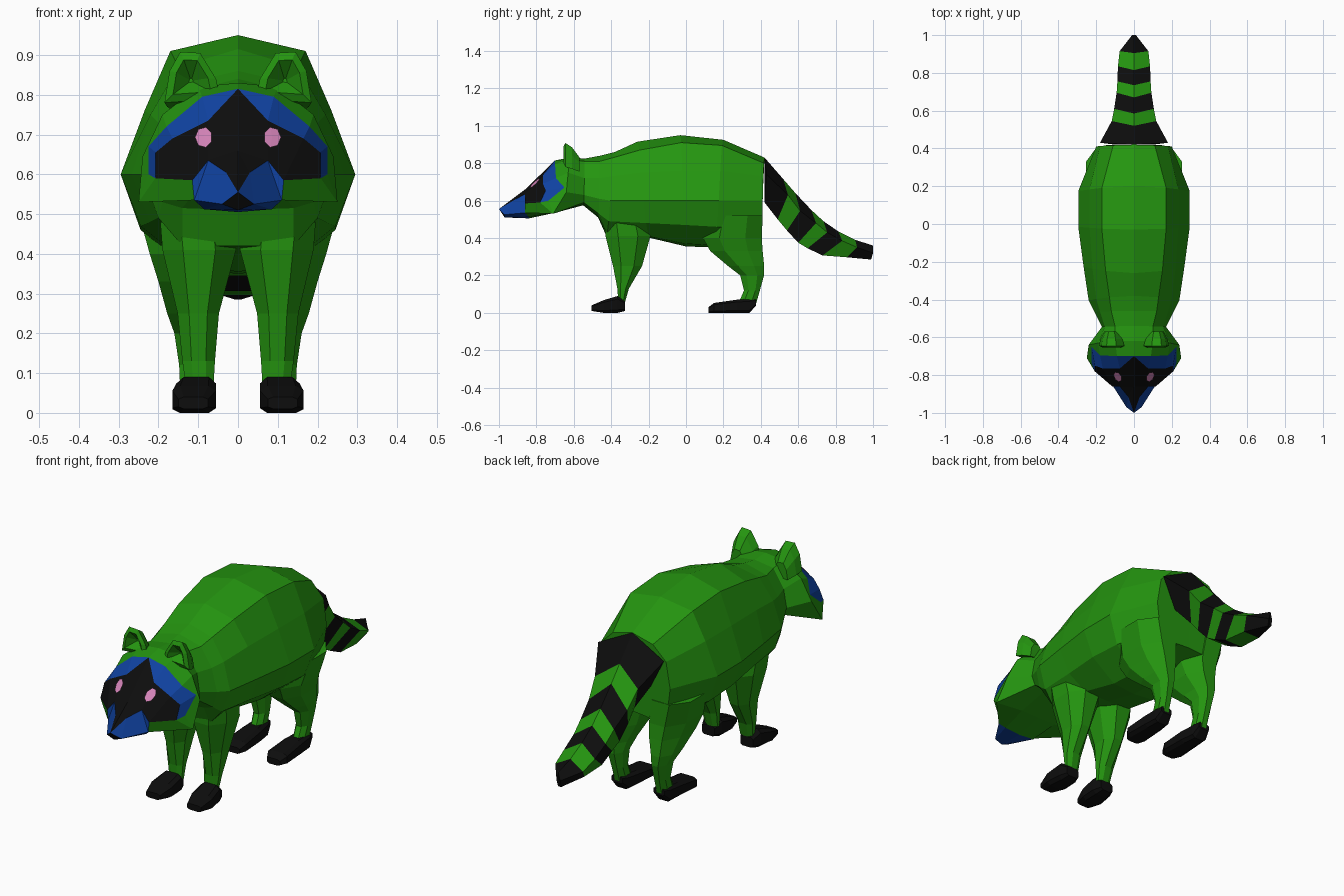
import bpy, bmesh, math
from mathutils import Vector
from mathutils.bvhtree import BVHTree

if "Cube" in bpy.data.objects:
    bpy.data.objects.remove(bpy.data.objects["Cube"])

# Colours
COLOURS = [("fur_green", (0.018, 0.30, 0.005)), ("dark_mask", (0.004, 0.004, 0.004)),
           ("face_blue", (0.005, 0.055, 0.36)), ("eye_pink", (0.66, 0.23, 0.48))]
MATS = []
for cname, rgb in COLOURS:
    m = bpy.data.materials.new(cname)
    m.diffuse_color = (*rgb, 1)
    m.use_nodes = True
    m.node_tree.nodes["Principled BSDF"].inputs["Base Color"].default_value = m.diffuse_color
    MATS.append(m)
GREEN, BLACK, BLUE, PINK = range(4)


def build(name, verts, faces, mats, weld=True):
    """Half mesh on +x, mirrored to -x and welded along the centre line."""
    bm = bmesh.new()
    for side in (1, -1):
        vs = [bm.verts.new((x * side, y, z)) for x, y, z in verts]
        for f, mi in zip(faces, mats):
            bm.faces.new([vs[i] for i in f]).material_index = mi
    if weld:
        bmesh.ops.remove_doubles(bm, verts=bm.verts, dist=0.0005)
    bmesh.ops.recalc_face_normals(bm, faces=bm.faces)
    me = bpy.data.meshes.new(name)
    bm.to_mesh(me)
    bm.free()
    for m in MATS:
        me.materials.append(m)
    ob = bpy.data.objects.new(name, me)
    bpy.context.collection.objects.link(ob)
    return ob


def loft(name, rings, colour, closed=False, cap_start=False, cap_end=False):
    """Skin rings of equal length; colour(i) gives the material of band i."""
    n = len(rings[0])
    verts = [p for r in rings for p in r]
    faces, mats = [], []
    for i in range(len(rings) - 1):
        for j in range(n if closed else n - 1):
            k = (j + 1) % n
            faces.append((i * n + j, i * n + k, (i + 1) * n + k, (i + 1) * n + j))
            mats.append(colour(i))
    if cap_start:
        faces.append(tuple(range(n)))
        mats.append(colour(0))
    if cap_end:
        faces.append(tuple(range(len(verts) - n, len(verts))))
        mats.append(colour(len(rings) - 2))
    return build(name, verts, faces, mats, weld=not closed)


# Head: named points of the right half
P = {
    "T0": (0, -.70, .815), "T1": (.09, -.70, .795), "T2": (.18, -.695, .72),
    "T3": (.225, -.65, .67), "T4": (.225, -.735, .60),
    "B1": (.075, -.765, .735), "B2": (.165, -.765, .69),
    "B3": (.207, -.75, .655), "B4": (.208, -.78, .59),
    "N0": (0, -.86, .66), "N1": (0, -1, .555), "N2": (.04, -.97, .525), "N3": (0, -.97, .51),
    "M0": (.075, -.86, .635), "M1": (.115, -.86, .585),
    "M2": (.03, -.915, .605), "M3": (.11, -.86, .535),
    "C0": (0, -.84, .505), "C1": (.085, -.84, .512),
    "H0": (0, -.62, .83), "H1": (.10, -.62, .82), "H2": (.19, -.63, .75),
    "H3": (.24, -.64, .645), "H4": (.25, -.71, .53), "H5": (.10, -.70, .537), "H6": (0, -.70, .535),
}
KEYS = list(P)
HEAD = {
    BLACK: "T0 B1 M0 N0,B1 B2 M1 M0,B2 B3 B4,B2 B4 M1,N0 M0 M2,N0 M2 N1,N1 N2 N3",
    BLUE: "T0 T1 B1,T1 T2 B2 B1,T2 T3 B3 B2,T3 T4 B4 B3,M0 M1 M3,M2 M0 M3 N2,"
          "M2 N2 N1,N2 M3 C1,N3 N2 C1 C0",
    GREEN: "T0 H0 H1 T1,T1 H1 H2 T2,T2 H2 H3 T3,T3 H3 H4 T4,B4 T4 H4,M1 B4 H4 M3,"
           "M3 H4 H5 C1,C1 H5 H6 C0",
}
faces, mats = [], []
for colour, text in HEAD.items():
    for f in text.split(","):
        faces.append([KEYS.index(k) for k in f.split()])
        mats.append(colour)
head = build("head", list(P.values()), faces, mats)

# Eyes: thin seven-sided plates laid on the mask
bvh = BVHTree.FromPolygons([v.co for v in head.data.vertices],
                           [p.vertices[:] for p in head.data.polygons])
eye = []
for i in range(8):
    a, r = i * math.tau / 7, (0.026 if i < 7 else 0)
    o = Vector((.086 + r * .85 * math.cos(a), -2, .69 + r * math.sin(a)))
    hit = bvh.ray_cast(o, Vector((0, 1, 0)))[0]
    eye.append((hit.x, hit.y - .007, hit.z + .003))
build("eyes", eye, [(i, (i + 1) % 7, 7) for i in range(7)], [PINK] * 7, weld=False)

# Ears: outline, inner hollow and sloping back
EAR = [(.045, .79), (.055, .84), (.095, .905), (.145, .908), (.172, .86), (.185, .78)]


def ear_ring(s, y, cz):
    return [(.118 + (x - .118) * s, y, cz + (z - .83) * s) for x, z in EAR]


loft("ears", [ear_ring(.08, -.615, .835), ear_ring(.68, -.655, .835), ear_ring(1, -.645, .83),
              ear_ring(.9, -.61, .815), ear_ring(.6, -.57, .785)],
     lambda i: GREEN, closed=True, cap_start=True, cap_end=True)

# Body: half sections as (y at top, y at bottom, (x, z) from spine to belly)
BODY = [
    (-.54, -.55, [(0, .825), (.10, .81), (.155, .72), (.17, .63), (.15, .59), (.09, .58), (0, .575)]),
    (-.46, -.47, [(0, .84), (.12, .81), (.18, .72), (.21, .61), (.19, .53), (.14, .515), (0, .51)]),
    (-.38, -.43, [(0, .86), (.13, .83), (.20, .73), (.24, .60), (.20, .49), (.14, .42), (0, .42)]),
    (-.26, -.19, [(0, .915), (.15, .87), (.22, .75), (.267, .60), (.22, .48), (.13, .41), (0, .40)]),
    (-.03, 0, [(0, .95), (.17, .91), (.235, .76), (.295, .60), (.245, .47), (.12, .37), (0, .355)]),
    (.20, .15, [(0, .925), (.17, .895), (.235, .76), (.295, .60), (.245, .46), (.12, .36), (0, .35)]),
    (.42, .40, [(0, .83), (.11, .80), (.18, .73), (.20, .60), (.18, .46), (.11, .42), (0, .43)]),
]
rings = [[P["H%d" % i] for i in range(7)]]
for y0, y1, pts in BODY:
    rings.append([(x, y0 + (y1 - y0) * i / 6, z) for i, (x, z) in enumerate(pts)])
loft("body", rings, lambda i: GREEN, cap_end=True)

# Tail: ridge (y, z), shoulder (x, y, z), underside (x, y, z)
TAIL = [
    ((.42, .83), (.18, .43, .74), (.10, .42, .59)),
    ((.52, .715), (.118, .545, .63), (.06, .49, .50)),
    ((.585, .64), (.105, .61, .545), (.06, .54, .44)),
    ((.67, .55), (.092, .695, .48), (.055, .60, .375)),
    ((.735, .49), (.088, .755, .43), (.05, .65, .345)),
    ((.815, .435), (.085, .835, .385), (.05, .73, .307)),
    ((.905, .39), (.076, .915, .35), (.045, .86, .297)),
    ((1, .36), (.010, 1, .32), (.008, .99, .285)),
]
loft("tail", [[(0, *r), s, u, (0, *u[1:])] for r, s, u in TAIL],
     lambda i: GREEN if i % 2 else BLACK, cap_start=True, cap_end=True)


# Legs and feet: rings are boxes with cut corners
def oct_ring(a0, a1, b0, b1, place, c=.28):
    da, db = (a1 - a0) * c, (b1 - b0) * c
    pts = [(a0 + da, b0), (a1 - da, b0), (a1, b0 + db), (a1, b1 - db),
           (a1 - da, b1), (a0 + da, b1), (a0, b1 - db), (a0, b0 + db)]
    return [place(a, b) for a, b in pts]


def leg(name, spec):
    loft(name, [oct_ring(x0, x1, y0, y1, lambda a, b, z=z: (a, b, z))
                for z, x0, x1, y0, y1 in spec],
         lambda i: GREEN, closed=True, cap_start=True, cap_end=True)


def foot(name, spec):
    loft(name, [oct_ring(x0, x1, z0, z1, lambda a, b, y=y: (a, y, b), .18)
                for y, x0, x1, z0, z1 in spec],
         lambda i: BLACK, closed=True, cap_start=True, cap_end=True)


leg("front_legs", [(.54, .02, .20, -.44, -.22), (.41, .005, .19, -.43, -.19),
                   (.25, .048, .152, -.39, -.235), (.13, .058, .14, -.367, -.305),
                   (.06, .062, .13, -.362, -.325)])
leg("hind_legs", [(.52, .04, .255, .12, .41), (.40, .025, .222, .09, .405),
                  (.33, .04, .20, .13, .41), (.25, .07, .178, .225, .418),
                  (.20, .08, .16, .29, .417), (.12, .085, .148, .31, .395),
                  (.05, .085, .145, .28, .375)])
foot("front_feet", [(-.505, .075, .15, .01, .04), (-.44, .055, .165, 0, .068),
                    (-.365, .055, .155, 0, .09), (-.325, .07, .14, .01, .06)])
foot("hind_feet", [(.12, .075, .145, 0, .03), (.15, .06, .165, 0, .053),
                   (.27, .065, .16, 0, .07), (.34, .075, .155, 0, .075),
                   (.375, .085, .145, .04, .073)])
